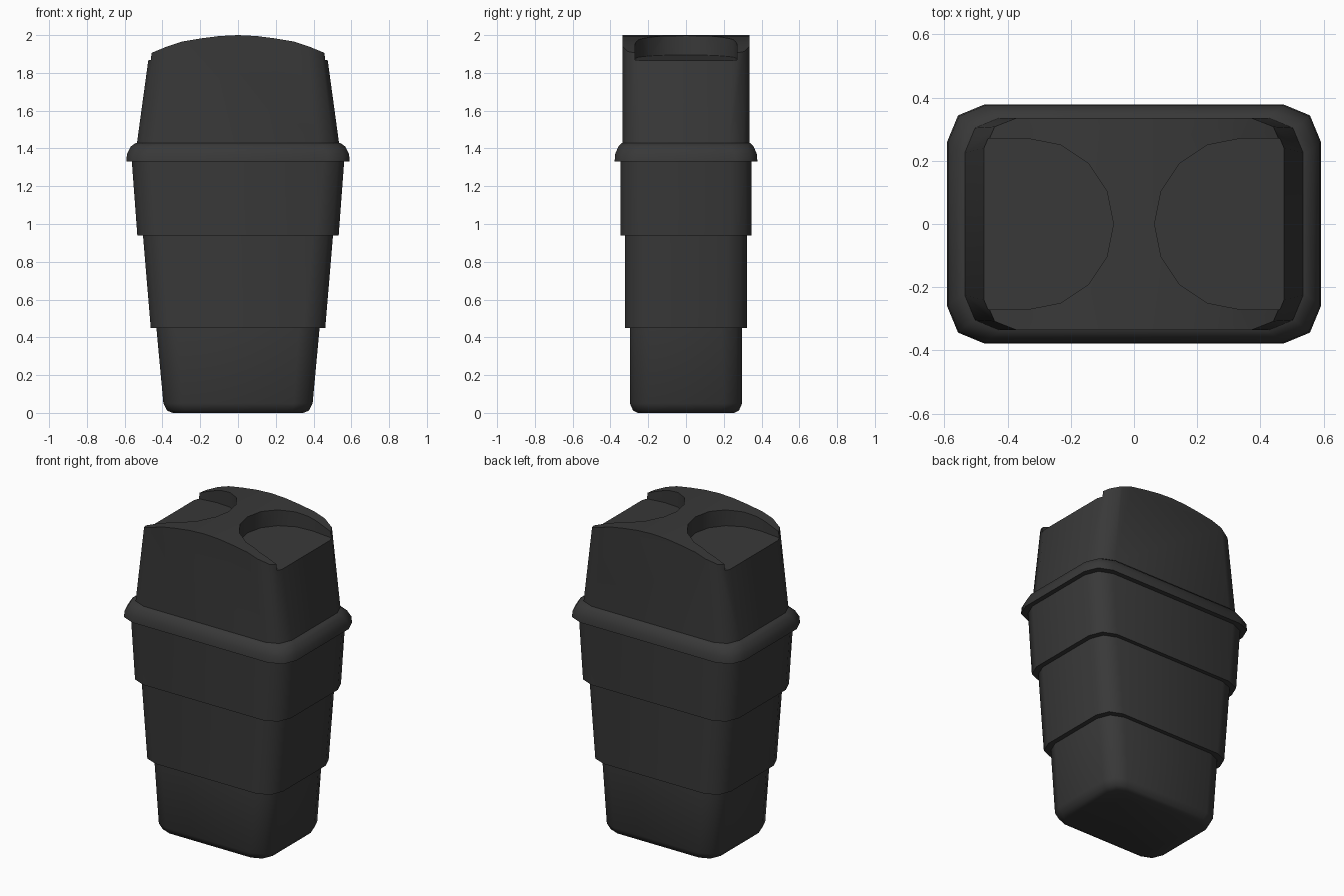
import bpy, bmesh, math

if "Cube" in bpy.data.objects:
    bpy.data.objects.remove(bpy.data.objects["Cube"])

mat = bpy.data.materials.new("dark_plastic")
mat.diffuse_color = (0.04, 0.04, 0.04, 1)
mat.use_nodes = True
mat.node_tree.nodes["Principled BSDF"].inputs["Base Color"].default_value = mat.diffuse_color


def make_object(name, bm):
    bmesh.ops.recalc_face_normals(bm, faces=bm.faces[:])
    me = bpy.data.meshes.new(name)
    bm.to_mesh(me)
    bm.free()
    me.materials.append(mat)
    ob = bpy.data.objects.new(name, me)
    bpy.context.collection.objects.link(ob)
    return ob


def ring(hx, hy, r):
    """Rounded rectangle with two segments per corner."""
    pts = []
    for q, (sx, sy) in enumerate([(1, 1), (-1, 1), (-1, -1), (1, -1)]):
        for k in range(3):
            a = math.radians(90 * q + 45 * k)
            pts.append((sx * (hx - r) + r * math.cos(a),
                        sy * (hy - r) + r * math.sin(a)))
    return pts


def bridge(bm, loops):
    n = len(loops[0])
    for a, b in zip(loops, loops[1:]):
        for i in range(n):
            j = (i + 1) % n
            bm.faces.new((a[i], a[j], b[j], b[i]))
    bm.faces.new(loops[0][::-1])
    bm.faces.new(loops[-1])


def loft(name, rows):
    """Stack of rounded rectangles: z, half width, half depth, corner radius."""
    bm = bmesh.new()
    bridge(bm, [[bm.verts.new((x, y, z)) for x, y in ring(hx, hy, r)]
                for z, hx, hy, r in rows])
    return make_object(name, bm)


def boolean(ob, cutter, op):
    m = ob.modifiers.new(op.lower(), 'BOOLEAN')
    m.operation, m.solver, m.object = op, 'EXACT', cutter
    bpy.context.view_layer.objects.active = ob
    bpy.ops.object.modifier_apply(modifier=m.name)
    bpy.data.objects.remove(cutter)


def smooth(ob):
    bpy.ops.object.select_all(action='DESELECT')
    ob.select_set(True)
    bpy.context.view_layer.objects.active = ob
    bpy.ops.object.shade_smooth_by_angle(angle=math.radians(50))


# Stepped, tapering body with rounded foot and overhanging rim
body = loft("bin_body", [
    (0.00, 0.345, 0.255, 0.08),
    (0.012, 0.375, 0.28, 0.09),
    (0.05, 0.395, 0.297, 0.10),
    (0.45, 0.432, 0.297, 0.11),
    (0.45, 0.462, 0.323, 0.11),
    (0.94, 0.503, 0.323, 0.11),
    (0.94, 0.533, 0.348, 0.115),
    (1.33, 0.562, 0.348, 0.115),
    (1.33, 0.591, 0.378, 0.118),
    (1.37, 0.588, 0.375, 0.118),
    (1.41, 0.568, 0.358, 0.118),
    (1.43, 0.54, 0.338, 0.118)])
smooth(body)

# Lid: tapered block trimmed by a domed profile
lid = loft("bin_lid", [(1.428, 0.535, 0.336, 0.11), (2.1, 0.443, 0.336, 0.09)])
half = [(0.0, 2.0), (0.1, 1.995), (0.2, 1.982), (0.3, 1.965),
        (0.38, 1.938), (0.46, 1.905), (0.7, 1.81)]
outline = ([(-x, z) for x, z in half[:0:-1]] + half + [(0.7, 1.3), (-0.7, 1.3)])
bm = bmesh.new()
bridge(bm, [[bm.verts.new((x, y, z)) for x, z in outline] for y in (-0.6, 0.6)])
boolean(lid, make_object("dome_cutter", bm), 'INTERSECT')

# Two D-shaped openings sunk into the lid, open at the sides
for s in (-1, 1):
    arc = [(0.335 - 0.27 * math.cos(t), 0.27 * math.sin(t))
           for t in [math.radians(-90 + 22.5 * k) for k in range(9)]]
    plan = arc + [(0.7, 0.27), (0.7, -0.27)]
    bm = bmesh.new()
    floor = [bm.verts.new((s * x, y, 1.895 - 0.07 * (x - 0.07))) for x, y in plan]
    top = [bm.verts.new((s * x, y, 2.2)) for x, y in plan]
    bridge(bm, [floor, top])
    boolean(lid, make_object("opening_cutter", bm), 'DIFFERENCE')
smooth(lid)
